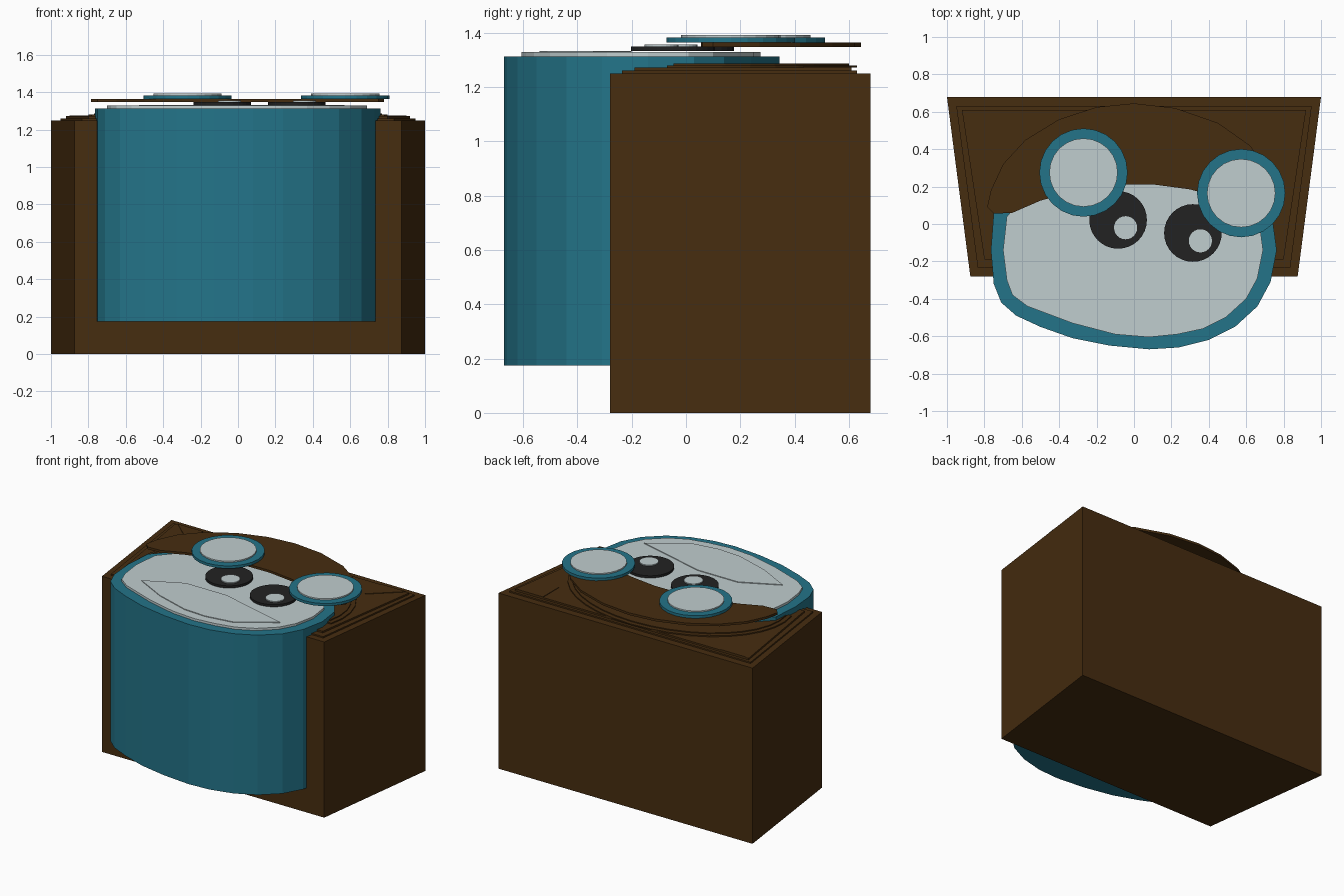
import bpy, bmesh, math


def material(name, rgb):
    m = bpy.data.materials.new(name)
    m.diffuse_color = (*rgb, 1)
    return m


BROWN = material("dark brown", (0.062, 0.026, 0.005))
TEAL = material("teal", (0.017, 0.175, 0.250))
PALE = material("pale grey", (0.530, 0.610, 0.620))
BLACK = material("near black", (0.016, 0.016, 0.016))


def prism(name, outline, z0, z1, mat):
    """Extrude a closed outline from z0 to z1."""
    bm = bmesh.new()
    face = bm.faces.new([bm.verts.new((x, y, z0)) for x, y in outline])
    ext = bmesh.ops.extrude_face_region(bm, geom=[face])
    for v in ext["geom"]:
        if isinstance(v, bmesh.types.BMVert):
            v.co.z = z1
    bmesh.ops.recalc_face_normals(bm, faces=bm.faces[:])
    mesh = bpy.data.meshes.new(name)
    bm.to_mesh(mesh)
    bm.free()
    mesh.materials.append(mat)
    obj = bpy.data.objects.new(name, mesh)
    bpy.context.collection.objects.link(obj)
    return obj


def disc(name, cx, cy, r, z0, z1, mat, sides=24):
    ring = [(cx + r * math.cos(2 * math.pi * i / sides),
             cy + r * math.sin(2 * math.pi * i / sides)) for i in range(sides)]
    return prism(name, ring, z0, z1, mat)


def arch(cx, cy, rx, ry, a0, a1, steps=20):
    """Points along an elliptical arc, angles in degrees."""
    pts = []
    for i in range(steps + 1):
        a = math.radians(a0 + (a1 - a0) * i / steps)
        pts.append((cx + rx * math.cos(a), cy + ry * math.sin(a)))
    return pts


# tapered body block and its stepped lid
prism("body", [(-0.875, -0.28), (0.875, -0.28), (1, 0.68), (-1, 0.68)], 0, 1.25, BROWN)
prism("lid_rim", [(-0.835, -0.235), (0.835, -0.235), (0.95, 0.63), (-0.95, 0.63)],
      1.25, 1.26, BROWN)
prism("lid_panel", [(-0.80, -0.19), (0.80, -0.19), (0.92, 0.61), (-0.92, 0.61)],
      1.26, 1.272, BROWN)
for side, s in (("left", -1), ("right", 1)):
    prism(side + "_corner_trim", [(s * 0.70, 0.61), (s * 0.70, 0.43), (s * 0.90, 0.61)],
          1.272, 1.276, BROWN)

# raised band around the back of the head
prism("back_band", arch(0, 0.05, 0.80, 0.58, -12, 192), 1.272, 1.28, BROWN)
prism("back_band_step", arch(0, 0.05, 0.77, 0.55, -10, 190), 1.28, 1.287, BROWN)

# head column
prism("head", [
    (-0.75, 0.06), (-0.765, -0.14), (-0.75, -0.32), (-0.71, -0.42), (-0.63, -0.49),
    (-0.50, -0.55), (-0.33, -0.61), (-0.13, -0.65), (0.08, -0.67), (0.24, -0.66),
    (0.40, -0.62), (0.54, -0.55), (0.66, -0.44), (0.73, -0.31), (0.763, -0.14),
    (0.74, 0.03), (0.66, 0.14), (0.50, 0.24), (0.30, 0.31), (0.05, 0.345),
    (-0.20, 0.325), (-0.45, 0.26), (-0.65, 0.16)], 0.175, 1.312, TEAL)

# pale face plate and muzzle
prism("face", [
    (-0.68, 0.04), (-0.70, -0.14), (-0.68, -0.30), (-0.65, -0.38), (-0.57, -0.44),
    (-0.33, -0.53), (-0.10, -0.59), (0.08, -0.605), (0.23, -0.59), (0.37, -0.56),
    (0.49, -0.50), (0.60, -0.40), (0.66, -0.29), (0.69, -0.14), (0.67, 0.01),
    (0.60, 0.10), (0.45, 0.19), (0.27, 0.25), (0.05, 0.275), (-0.20, 0.26),
    (-0.45, 0.20), (-0.60, 0.13)], 1.312, 1.328, PALE)
prism("muzzle", [(-0.53, -0.33), (-0.30, -0.45), (-0.05, -0.53), (0.12, -0.54),
                 (0.32, -0.51), (0.57, -0.34), (0.34, -0.28), (0.05, -0.20),
                 (-0.27, -0.20)], 1.328, 1.333, PALE)

# eyes with highlights
for side, x, y in (("left", -0.085, 0.022), ("right", 0.315, -0.048)):
    disc(side + "_eye", x, y, 0.154, 1.333, 1.349, BLACK, 32)
    disc(side + "_eye_highlight", x + 0.04, y - 0.042, 0.062, 1.349, 1.356, PALE)

# hair crescent: outer arch, then the fringe edge back across
hair = [(0.75, 0.06), (0.78, 0.10), (0.73, 0.27), (0.62, 0.42), (0.45, 0.54), (0.22, 0.62),
        (0.0, 0.645), (-0.20, 0.625), (-0.40, 0.56), (-0.58, 0.45), (-0.70, 0.32),
        (-0.765, 0.18), (-0.785, 0.09), (-0.75, 0.055), (-0.65, 0.06), (-0.50, 0.125),
        (-0.30, 0.18), (-0.10, 0.21), (0.10, 0.212), (0.30, 0.185), (0.50, 0.13)]
prism("hair", hair, 1.348, 1.364, BROWN)

# round ears
for side, x, y in (("left", -0.27, 0.275), ("right", 0.573, 0.165)):
    disc(side + "_ear", x, y, 0.236, 1.364, 1.383, TEAL)
    disc(side + "_ear_inner", x, y, 0.183, 1.383, 1.392, PALE)
